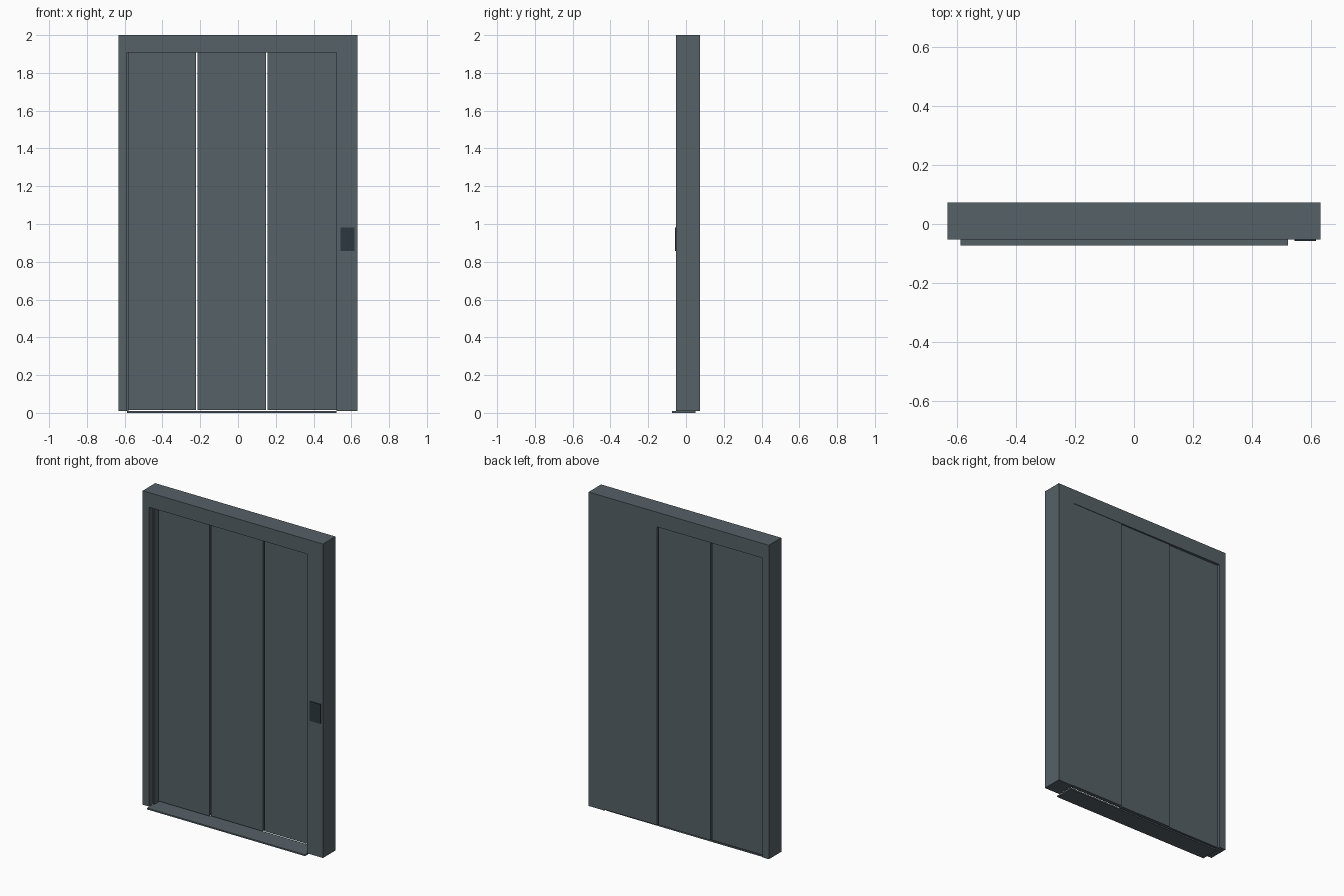
import bpy, bmesh

if "Cube" in bpy.data.objects:
    bpy.data.objects.remove(bpy.data.objects["Cube"])


def material(name, rgb):
    m = bpy.data.materials.new(name)
    m.diffuse_color = (*rgb, 1)
    m.use_nodes = True
    m.node_tree.nodes["Principled BSDF"].inputs["Base Color"].default_value = m.diffuse_color
    return m


STEEL = material("blue grey steel", (0.092, 0.119, 0.136))
DARK = material("dark plate", (0.025, 0.040, 0.048))


def prism(name, outline, y0, y1, mat):
    """Extrude an x-z outline from y0 back to y1."""
    bm = bmesh.new()
    face = bm.faces.new([bm.verts.new((x, y0, z)) for x, z in outline])
    ext = bmesh.ops.extrude_face_region(bm, geom=[face])
    verts = [g for g in ext["geom"] if isinstance(g, bmesh.types.BMVert)]
    bmesh.ops.translate(bm, verts=verts, vec=(0, y1 - y0, 0))
    bmesh.ops.recalc_face_normals(bm, faces=bm.faces)
    mesh = bpy.data.meshes.new(name)
    bm.to_mesh(mesh)
    bm.free()
    mesh.materials.append(mat)
    ob = bpy.data.objects.new(name, mesh)
    bpy.context.collection.objects.link(ob)
    return ob


def box(name, x0, x1, y0, y1, z0, z1, mat=STEEL):
    return prism(name, [(x0, z0), (x1, z0), (x1, z1), (x0, z1)], y0, y1, mat)


LEFT, RIGHT, HEAD = -0.587, 0.521, 1.907   # door opening
FRONT, BACK = -0.052, 0.073

# Door surround: two jambs and a header in one piece
prism("door_frame", [(-0.632, 0.01), (LEFT, 0.01), (LEFT, HEAD), (RIGHT, HEAD),
                     (RIGHT, 0.01), (0.632, 0.01), (0.632, 2.0), (-0.632, 2.0)],
      FRONT, BACK, STEEL)

# Narrow stop down the left jamb
box("jamb_stop", LEFT, LEFT + 0.008, -0.012, 0.03, 0.01, HEAD)

# Threshold projecting in front of the frame
box("sill", LEFT, RIGHT, -0.073, 0.05, 0.0, 0.009)

# Three sliding panels, each set slightly further back, with open gaps
seams = [LEFT, -0.219, 0.151, RIGHT]
for i in range(3):
    x0 = seams[i] + (0.004 if i else 0)
    x1 = seams[i + 1] - (0.004 if i < 2 else 0)
    y = 0.031 + 0.007 * i
    box(f"door_panel_{i + 1}", x0, x1, y, y + 0.025, 0.015, HEAD)

# Call button plate on the right jamb
box("call_plate", 0.543, 0.617, FRONT - 0.005, FRONT, 0.857, 0.981, DARK)
